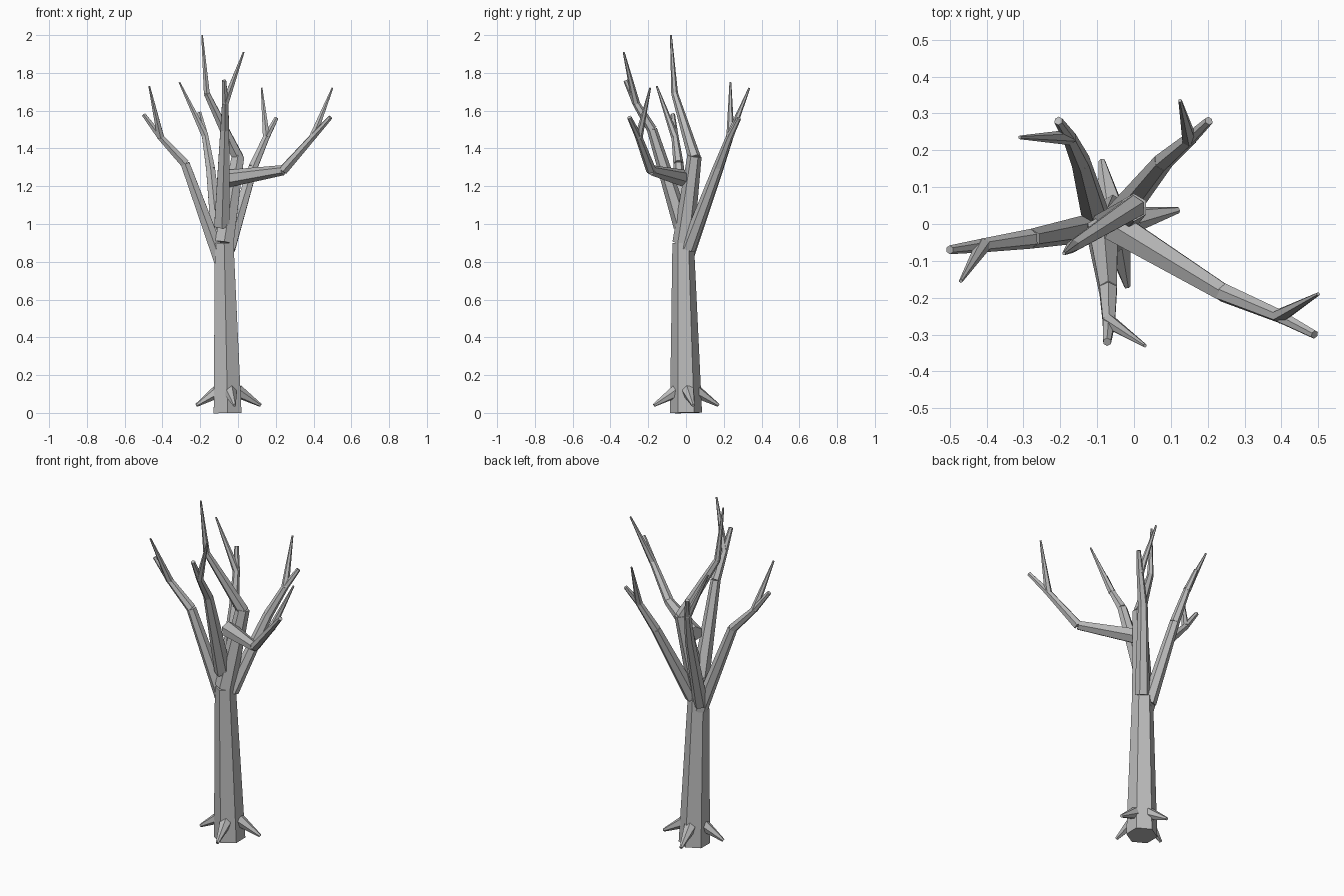
import bpy
import bmesh
from mathutils import Vector

cube = bpy.data.objects.get("Cube")
if cube:
    bpy.data.objects.remove(cube, do_unlink=True)

bark = bpy.data.materials.new("grey_bark")
bark.use_nodes = True
bark.diffuse_color = (0.5, 0.5, 0.5, 1)
bark.node_tree.nodes["Principled BSDF"].inputs["Base Color"].default_value = bark.diffuse_color


def limb(name, points, radii):
    """Chain of closed, tapered six-sided segments, flat shaded."""
    bm = bmesh.new()
    spans = zip(points, points[1:], radii, radii[1:])
    for start, end, r1, r2 in spans:
        a, b = Vector(start), Vector(end)
        turn = Vector((0, 0, 1)).rotation_difference(b - a).to_matrix().to_4x4()
        turn.translation = (a + b) / 2
        bmesh.ops.create_cone(bm, cap_ends=True, segments=6, radius1=r1,
                              radius2=r2, depth=(b - a).length, matrix=turn)
    mesh = bpy.data.meshes.new(name)
    bm.to_mesh(mesh)
    bm.free()
    mesh.materials.append(bark)
    obj = bpy.data.objects.new(name, mesh)
    bpy.context.collection.objects.link(obj)


# Trunk, bending back above the first fork
limb("trunk", [(-0.055, 0, 0), (-0.073, -0.015, 0.9)], [0.085, 0.057])
limb("upper_trunk", [(-0.073, -0.015, 0.9), (0, 0.045, 1.36)], [0.057, 0.038])
limb("crown_twig", [(0, 0.045, 1.35), (-0.165, -0.06, 1.69), (-0.19, -0.08, 2)],
     [0.034, 0.018, 0.005])

# Branches: base, knee, fork and tip, then the tip of the side twig
branches = {
    "right_branch": [(-0.09, -0.005, 0.8), (-0.28, -0.04, 1.32),
                     (-0.41, -0.058, 1.46), (-0.5, -0.07, 1.58), (-0.47, -0.155, 1.73)],
    "back_left_branch": [(-0.05, 0.01, 0.87), (0.08, 0.17, 1.3),
                         (0.15, 0.23, 1.46), (0.203, 0.28, 1.56), (0.125, 0.335, 1.72)],
    "back_right_branch": [(-0.1, 0.005, 0.84), (-0.145, 0.17, 1.29),
                          (-0.175, 0.235, 1.47), (-0.205, 0.28, 1.59), (-0.31, 0.235, 1.75)],
    "left_branch": [(-0.055, -0.005, 1.24), (0.24, -0.185, 1.285),
                    (0.395, -0.25, 1.46), (0.49, -0.3, 1.565), (0.5, -0.19, 1.72)],
    "front_branch": [(-0.085, -0.02, 0.99), (-0.07, -0.18, 1.5),
                     (-0.068, -0.265, 1.64), (-0.073, -0.32, 1.76), (0.03, -0.33, 1.91)],
}
for name, (base, knee, fork, tip, twig) in branches.items():
    thick = 0.047 if name in ("left_branch", "front_branch") else 0.041
    limb(name, [base, knee, fork, tip], [thick, 0.027, 0.019, 0.012])
    limb(name + "_twig", [fork, twig], [0.021, 0.005])

# Four spike roots round the foot
roots = {"left_root": (0.12, 0.038), "back_root": (-0.087, 0.172),
         "right_root": (-0.22, -0.038), "front_root": (-0.018, -0.17)}
for name, (x, y) in roots.items():
    inner = (-0.055 + (x + 0.055) * 0.3, y * 0.3, 0.115)
    limb(name, [inner, (x, y, 0.04)], [0.036, 0.009])
